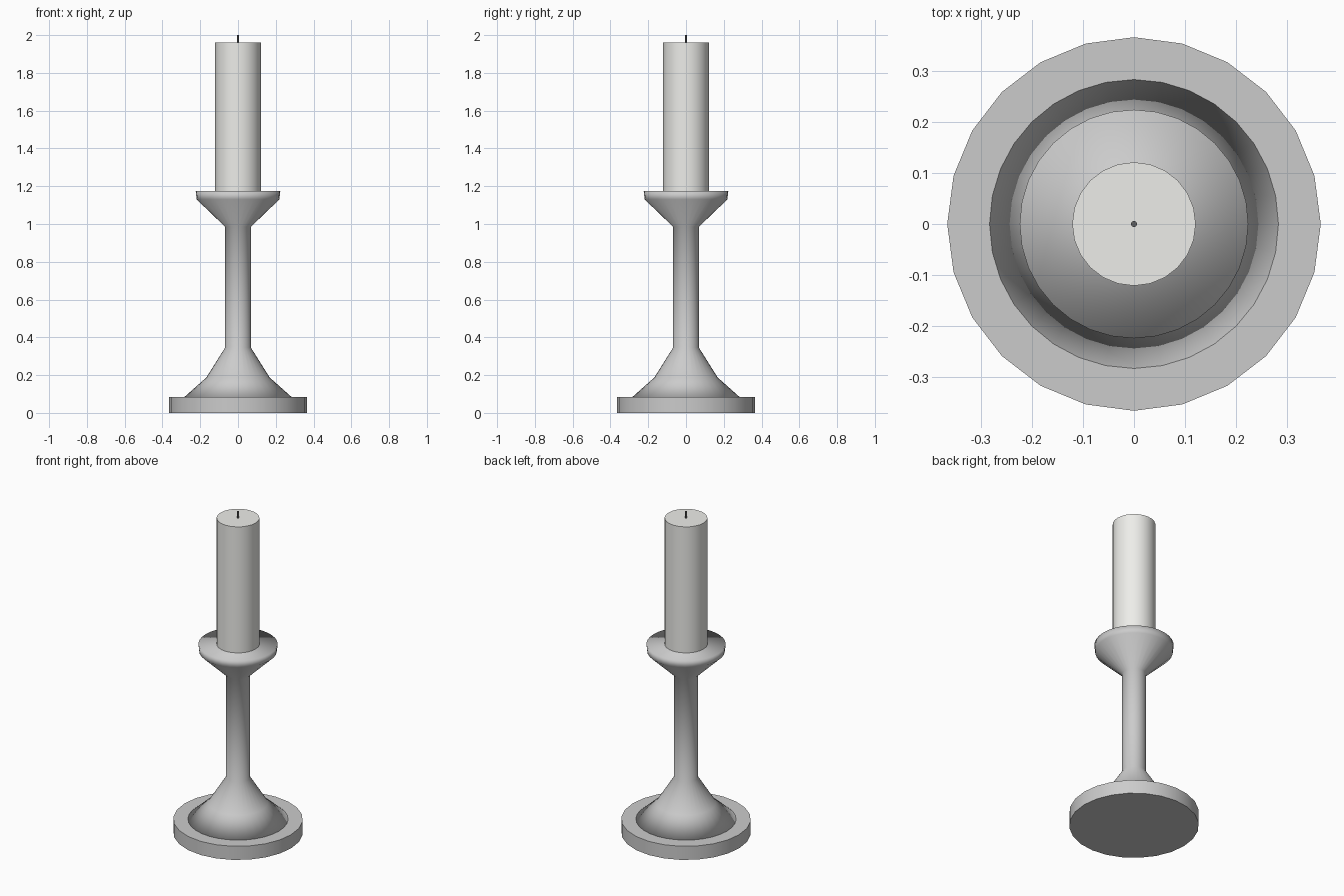
import bpy, bmesh, math

if "Cube" in bpy.data.objects:
    bpy.data.objects.remove(bpy.data.objects["Cube"])


def lathe(name, profile, sides, smooth_all=False):
    """Closed solid turned around z from (radius, height) points, bottom to top."""
    bm = bmesh.new()
    rings = []
    for r, z in profile:
        rings.append([bm.verts.new((r * math.cos(2 * math.pi * i / sides),
                                    r * math.sin(2 * math.pi * i / sides), z))
                      for i in range(sides)])
    for lo, hi in zip(rings, rings[1:]):
        for i in range(sides):
            j = (i + 1) % sides
            bm.faces.new((lo[i], lo[j], hi[j], hi[i]))
    bm.faces.new(rings[0][::-1])
    bm.faces.new(rings[-1])
    mesh = bpy.data.meshes.new(name)
    bm.to_mesh(mesh)
    bm.free()
    obj = bpy.data.objects.new(name, mesh)
    bpy.context.collection.objects.link(obj)
    bpy.ops.object.select_all(action='DESELECT')
    obj.select_set(True)
    bpy.context.view_layer.objects.active = obj
    if smooth_all:
        bpy.ops.object.shade_smooth()
    else:
        bpy.ops.object.shade_smooth_by_angle(angle=math.radians(30))
    return obj


def colour(obj, name, rgb):
    mat = bpy.data.materials.new(name)
    mat.diffuse_color = (*rgb, 1)
    mat.use_nodes = True
    mat.node_tree.nodes["Principled BSDF"].inputs["Base Color"].default_value = mat.diffuse_color
    obj.data.materials.append(mat)


# Round foot
lathe("base", [(0.366, 0), (0.366, 0.085)], 24)

# Flared stem with drip cup
lathe("stem", [(0.283, 0.085), (0.168, 0.187), (0.068, 0.346), (0.068, 0.985),
               (0.219, 1.13), (0.224, 1.175)], 32, smooth_all=True)

# Candle and wick
candle = lathe("candle", [(0.121, 1.17), (0.121, 1.96)], 24)
colour(candle, "wax", (0.85, 0.85, 0.82))
wick = lathe("wick", [(0.006, 1.955), (0.006, 2.0)], 12)
colour(wick, "wick_dark", (0.12, 0.12, 0.12))
